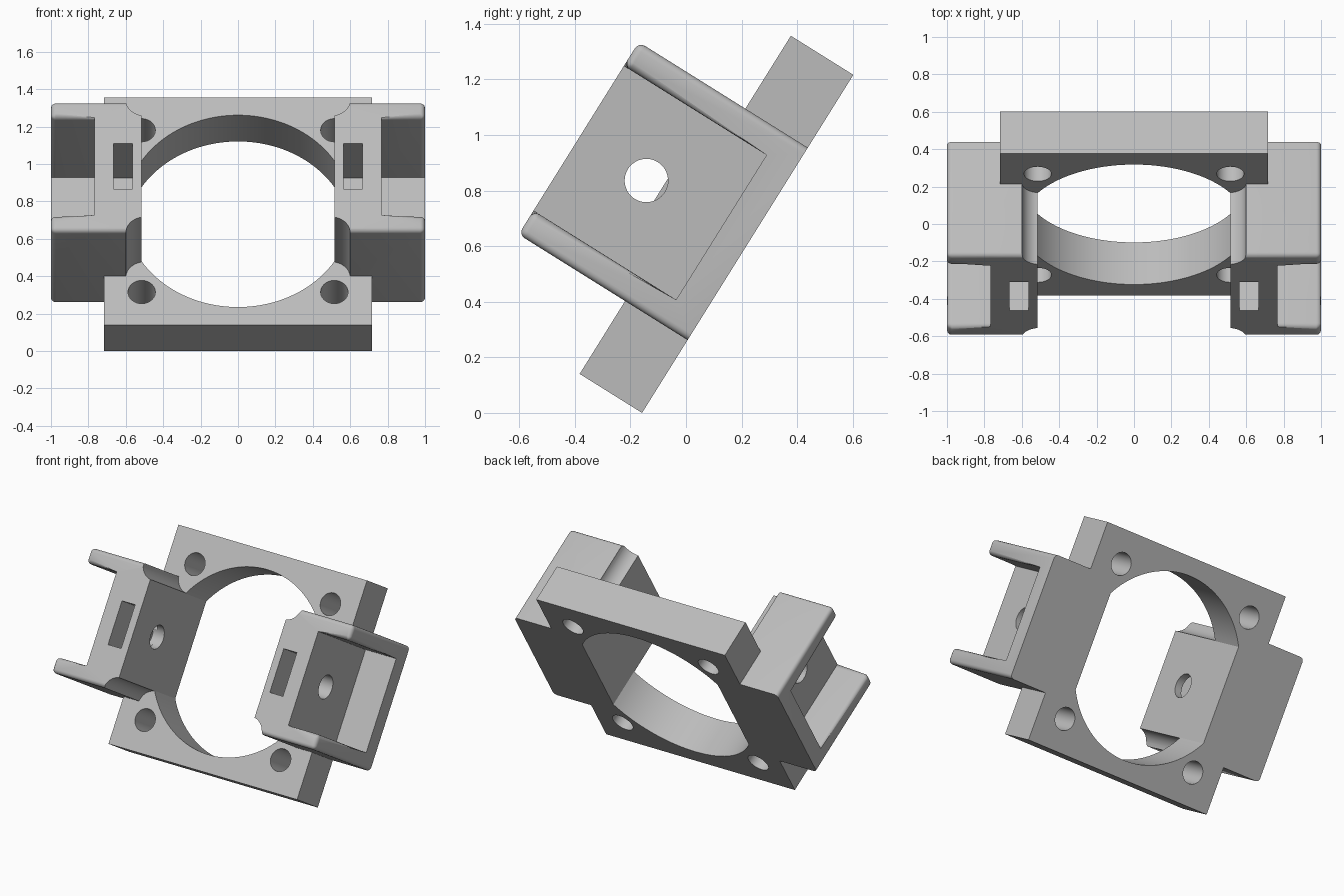
import bpy, bmesh, math
from mathutils import Matrix, Vector

if "Cube" in bpy.data.objects:
    bpy.data.objects.remove(bpy.data.objects["Cube"], do_unlink=True)

grey = bpy.data.materials.new("plain grey")
grey.use_nodes = True
grey.diffuse_color = (0.5, 0.5, 0.5, 1)
grey.node_tree.nodes["Principled BSDF"].inputs["Base Color"].default_value = (0.5, 0.5, 0.5, 1)

# Everything is built upright with its back face on y = 0, then tilted back
TILT = Matrix.Translation((0, 0.222, 0.608)) @ Matrix.Rotation(math.radians(-32), 4, 'X')
SIZE, THICK, DEPTH = 0.717, 0.265, 0.717
FLAT, HALF, LIP = 0.515, 0.408, 0.307


def finish(name, bm):
    bmesh.ops.recalc_face_normals(bm, faces=bm.faces)
    mesh = bpy.data.meshes.new(name)
    bm.to_mesh(mesh)
    bm.free()
    mesh.materials.append(grey)
    obj = bpy.data.objects.new(name, mesh)
    bpy.context.collection.objects.link(obj)
    return obj


def box(name, lo, hi):
    lo, hi = Vector(lo), Vector(hi)
    bm = bmesh.new()
    bmesh.ops.create_cube(bm, size=1)
    for v in bm.verts:
        v.co = (lo + hi) / 2 + v.co * (hi - lo)
    return finish(name, bm)


def prism(name, points, y0, y1):
    """Extrude an x-z outline along y."""
    bm = bmesh.new()
    face = bm.faces.new([bm.verts.new((x, y0, z)) for x, z in points])
    out = bmesh.ops.extrude_face_region(bm, geom=[face])
    for v in out["geom"]:
        if isinstance(v, bmesh.types.BMVert):
            v.co.y = y1
    return finish(name, bm)


def circle(cx, cz, r, n=48):
    turns = [2 * math.pi * i / n for i in range(n)]
    return [(cx + r * math.cos(t), cz + r * math.sin(t)) for t in turns]


def activate(obj):
    bpy.ops.object.select_all(action='DESELECT')
    obj.select_set(True)
    bpy.context.view_layer.objects.active = obj


def cut(obj, cutter):
    mod = obj.modifiers.new("cut", 'BOOLEAN')
    mod.operation, mod.solver, mod.object = 'DIFFERENCE', 'EXACT', cutter
    activate(obj)
    bpy.ops.object.modifier_apply(modifier=mod.name)
    bpy.data.objects.remove(cutter, do_unlink=True)


def place(obj):
    obj.matrix_world = TILT
    activate(obj)
    bpy.ops.object.shade_smooth_by_angle(angle=math.radians(32))


# Mounting plate with a flat-sided round opening and four screw holes
plate = box("mounting_plate", (-SIZE, -THICK, -SIZE), (SIZE, 0, SIZE))
R = 0.605
a = math.acos(FLAT / R)
arc = [a + (math.pi - 2 * a) * i / 40 for i in range(41)]
top = [(R * math.cos(t), R * math.sin(t)) for t in arc]
cut(plate, prism("opening", top + [(-x, -z) for x, z in top], -1, 1))
for sx in (-1, 1):
    for sz in (-1, 1):
        cut(plate, prism("screw_hole", circle(sx * FLAT, sz * 0.51, 0.073), -1, 1))
place(plate)


def round_edges(obj):
    """Round the front and outer edges of the two bracket arms."""
    bm = bmesh.new()
    bm.from_mesh(obj.data)
    chosen = []
    for e in bm.edges:
        p, q = (v.co for v in e.verts)
        both = lambda axis, val: abs(p[axis] - val) < 1e-3 and abs(q[axis] - val) < 1e-3
        along_arm = any(both(2, s * h) for s in (-1, 1) for h in (HALF, LIP))
        front, outer = both(1, -DEPTH), both(0, 1)
        if (front and outer) or (along_arm and (front or outer)):
            chosen.append(e)
    bmesh.ops.bevel(bm, geom=chosen, offset=0.026, segments=4, profile=0.5,
                    affect='EDGES', clamp_overlap=True)
    bm.to_mesh(obj.data)
    bm.free()


# Side bracket: web, two arms, nut slot and cross bolt hole
bracket = box("left_bracket", (FLAT, -DEPTH, -HALF), (1, 0, HALF))
cut(bracket, box("pocket", (0.767, -1, -LIP), (1.2, -0.112, LIP)))
round_edges(bracket)
for s in (-1, 1):
    cut(bracket, prism("screw_clearance", circle(0.5, s * 0.42, 0.1), -1, -THICK))
cut(bracket, box("nut_slot", (0.565, -1, -0.143), (0.665, -0.368, 0.143)))
for x0, x1 in ((0.4, 0.6), (0.66, 0.9)):
    bolt = prism("bolt_hole", circle(0, 0, 0.078), x0, x1)
    bolt.data.transform(Matrix.Translation((0, -0.43, 0)) @ Matrix.Rotation(-math.pi / 2, 4, 'Z'))
    cut(bracket, bolt)

# Mirrored bracket
mirror = bracket.copy()
mirror.data = bracket.data.copy()
mirror.name = "right_bracket"
bpy.context.collection.objects.link(mirror)
mirror.data.transform(Matrix.Scale(-1, 4, (1, 0, 0)))
mirror.data.flip_normals()
for obj in (bracket, mirror):
    place(obj)
